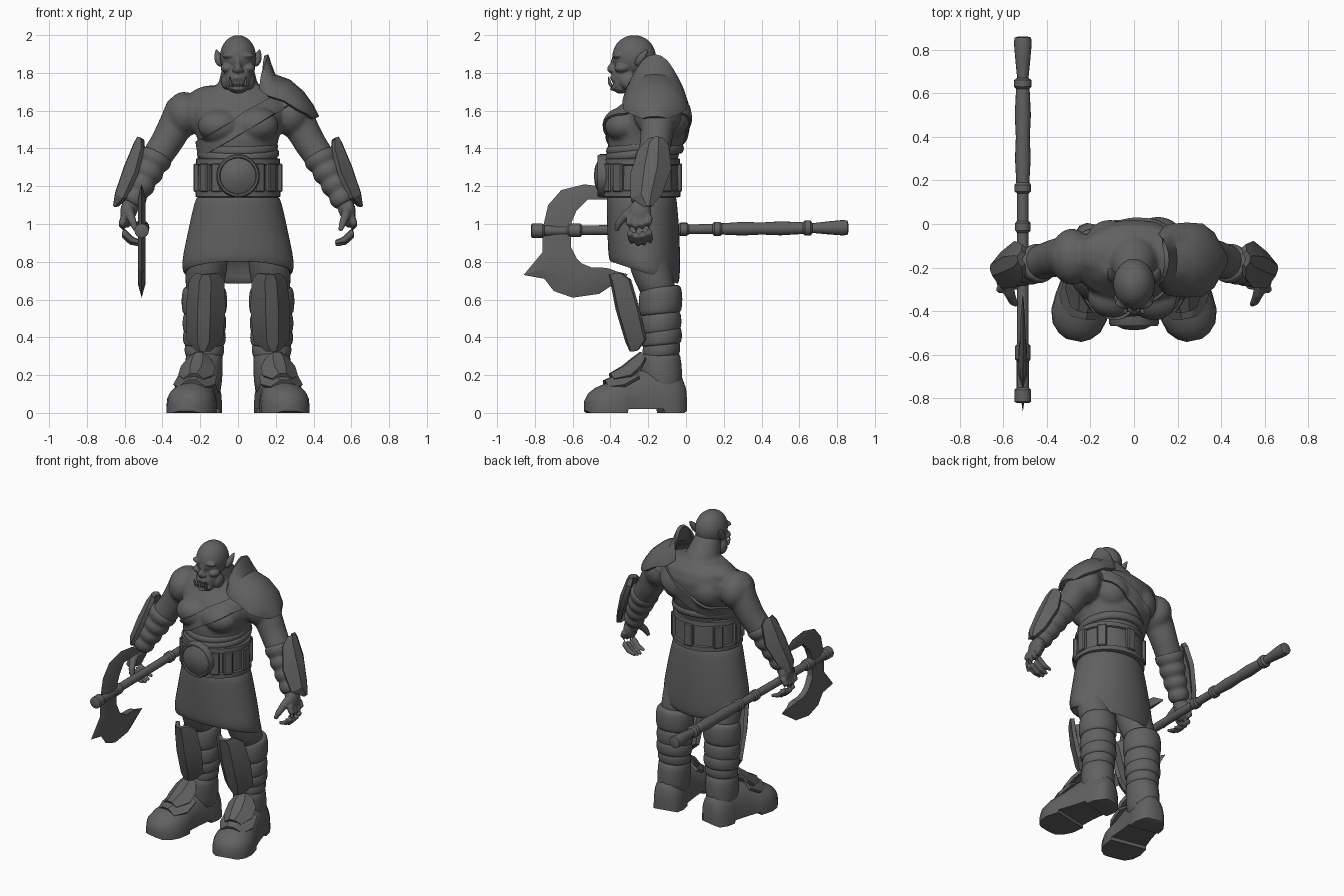
import bpy, bmesh
from math import sin, cos, pi, radians
from mathutils import Vector as V, Matrix

cube = bpy.data.objects.get("Cube")
if cube:
    bpy.data.objects.remove(cube)

grey = bpy.data.materials.new("clay_grey")
grey.use_nodes = True
colour = (0.12, 0.12, 0.12, 1)
grey.diffuse_color = colour
grey.node_tree.nodes["Principled BSDF"].inputs["Base Color"].default_value = colour

SUBSURF = ("SUBSURF", dict(levels=1))
MIRROR = ("MIRROR", dict(use_axis=(True, False, False)))


def solid(t):
    return ("SOLIDIFY", dict(thickness=t, offset=0))


def melt(size, times):
    return [("REMESH", dict(mode='VOXEL', voxel_size=size)),
            ("SMOOTH", dict(factor=0.5, iterations=times))]


def finish(name, bm, mods=(), angle=45, recalc=True):
    """Turn a bmesh into an object, apply its modifiers and shade it."""
    if recalc:
        bmesh.ops.recalc_face_normals(bm, faces=bm.faces[:])
    mesh = bpy.data.meshes.new(name)
    bm.to_mesh(mesh)
    bm.free()
    ob = bpy.data.objects.new(name, mesh)
    bpy.context.collection.objects.link(ob)
    bpy.ops.object.select_all(action='DESELECT')
    ob.select_set(True)
    bpy.context.view_layer.objects.active = ob
    for kind, props in mods:
        mod = ob.modifiers.new(kind, kind)
        for key, value in props.items():
            setattr(mod, key, value)
        bpy.ops.object.modifier_apply(modifier=mod.name)
    ob.data.materials.append(grey)
    bpy.ops.object.shade_smooth_by_angle(angle=radians(angle))
    return ob


def loft(bm, rings, closed=True):
    rows = [[bm.verts.new(p) for p in ring] for ring in rings]
    n = len(rows[0])
    for a, b in zip(rows, rows[1:]):
        for i in range(n if closed else n - 1):
            j = (i + 1) % n
            bm.faces.new((a[i], a[j], b[j], b[i]))
    if closed:
        bm.faces.new(rows[0][::-1])
        bm.faces.new(rows[-1])


def oval(z, cy, rx, ry, tilt=0, n=32, cx=0):
    angles = [2 * pi * i / n for i in range(n)]
    return [V((cx + rx * cos(a), cy + ry * sin(a), z + tilt * ry * sin(a))) for a in angles]


def tube(bm, path, radii, n=12):
    path = [V(p) for p in path]
    rings = []
    for i, p in enumerate(path):
        along = path[min(i + 1, len(path) - 1)] - path[max(i - 1, 0)]
        turn = along.to_track_quat('Z', 'Y')
        rings.append([p + turn @ V((cos(a), sin(a), 0)) * radii[i]
                      for a in (2 * pi * k / n for k in range(n))])
    loft(bm, rings)


def ball(bm, centre, size, both=False):
    for side in ((1, -1) if both else (1,)):
        place = Matrix.Translation((centre[0] * side, *centre[1:])) @ Matrix.Diagonal((*size, 1))
        bmesh.ops.create_uvsphere(bm, u_segments=24, v_segments=14, radius=1, matrix=place)


def flip(path):
    return [(-x, y, z) for x, y, z in path]


def plate(name, rows, across, inward, bend, thick):
    """Ridged armour plate: rows of (centre, half width), edges bent inward."""
    bm = bmesh.new()
    across, inward = V(across).normalized(), V(inward).normalized()
    loft(bm, [[V(c) + across * u * w + inward * bend * max(0, abs(u) - 0.3) * w * 10
               for u in (-1, -0.65, -0.3, 0.3, 0.65, 1)] for c, w in rows], closed=False)
    finish(name, bm, [solid(thick), MIRROR], 25)


# Bare torso, neck and upper arms, melted into one skin
bm = bmesh.new()
loft(bm, [oval(*r) for r in (
    (1.1, -.23, .19, .17), (1.25, -.23, .2, .17), (1.36, -.225, .2, .185),
    (1.45, -.21, .215, .205), (1.55, -.19, .25, .205), (1.62, -.165, .28, .185),
    (1.68, -.15, .25, .15), (1.73, -.16, .16, .11))])
ball(bm, (.1, -.335, 1.52), (.115, .095, .085), True)
ball(bm, (.12, -.14, 1.67), (.14, .11, .065), True)
ball(bm, (.11, -.08, 1.56), (.11, .1, .11), True)
ball(bm, (.285, -.15, 1.58), (.1, .13, .12), True)
tube(bm, [(0, -.13, 1.62), (0, -.18, 1.72), (0, -.25, 1.84)], [.13, .11, .08], 20)
arm = [(.29, -.15, 1.62), (.33, -.15, 1.52), (.38, -.16, 1.43), (.44, -.18, 1.34), (.5, -.2, 1.25)]
for path in (arm, flip(arm)):
    tube(bm, path, [.09, .092, .085, .08, .06], 16)
torso = finish("torso", bm, melt(.011, 8), 60)

# Diagonal chest strap cut from a copy of the skin
bm = bmesh.new()
bm.from_mesh(torso.data)
normal = V((-.51, 0, .86))
for s in (1, -1):
    bmesh.ops.bisect_plane(bm, geom=bm.verts[:] + bm.edges[:] + bm.faces[:],
                           plane_co=V((0, 0, 1.515)) + normal * s * .042,
                           plane_no=normal * s, clear_outer=True)
stray = [f for f in bm.faces if not -.24 < f.calc_center_median().x < .29]
bmesh.ops.delete(bm, geom=stray, context='FACES')
finish("chest_strap", bm, [solid(.028)], recalc=False)

# Head
bm = bmesh.new()
ball(bm, (0, -.275, 1.885), (.096, .116, .115))
ball(bm, (0, -.315, 1.775), (.075, .08, .08))
ball(bm, (0, -.345, 1.725), (.055, .045, .035))
ball(bm, (0, -.392, 1.822), (.02, .026, .026))
ball(bm, (0, -.38, 1.85), (.014, .02, .035))
for centre, size in (((.04, -.362, 1.892), (.046, .028, .016)), ((.058, -.34, 1.825), (.034, .04, .025)),
                     ((.038, -.362, 1.862), (.017, .016, .012)), ((.018, -.39, 1.815), (.014, .016, .012)),
                     ((.06, -.3, 1.755), (.03, .05, .045))):
    ball(bm, centre, size, True)
lips = [(.048 * cos(a), -.392 + .03 * cos(a) ** 2, 1.745 + .03 * sin(a))
        for a in (2 * pi * i / 20 for i in range(21))]
tube(bm, lips, [.011] * 21, 8)
finish("head", bm, melt(.006, 3), 60)

# Pointed ears and tusks
bm = bmesh.new()
tube(bm, [(.085, -.26, 1.835), (.1, -.245, 1.865), (.108, -.225, 1.895), (.115, -.2, 1.925)],
     [.016, .027, .02, .003])
finish("ears", bm, [SUBSURF, MIRROR])
bm = bmesh.new()
tube(bm, [(.036, -.392, 1.725), (.042, -.408, 1.75), (.044, -.41, 1.785)], [.011, .01, .002], 8)
for x in (.008, .024):
    tube(bm, [(x, -.39, 1.72), (x, -.396, 1.748)], [.007, .005], 6)
finish("tusks_and_teeth", bm, [SUBSURF, MIRROR])

# Waist folds, belt and buckle
bm = bmesh.new()
for z, grow in ((1.375, .006), (1.41, 0)):
    loft(bm, [oval(z + .025 * cos(a), -.22, .195 + grow + .017 * sin(a), .186 + grow + .017 * sin(a), .12)
              for a in (pi * i / 6 for i in range(7))])
finish("waist_folds", bm)
bm = bmesh.new()
loft(bm, [oval(z, -.235, .2 + g, .18 + g) for z, g in (
    (1.14, .01), (1.145, .026), (1.175, .026), (1.18, .016), (1.31, .012),
    (1.315, .024), (1.345, .022), (1.35, 0))])
finish("belt", bm, angle=35)
bm = bmesh.new()
loft(bm, [[V((r * cos(a), y, 1.255 + r * sin(a))) for a in (2 * pi * i / 32 for i in range(32))]
          for y, r in ((-.36, .115), (-.455, .115), (-.468, .108), (-.468, .098), (-.46, .094), (-.482, .05), (-.487, .01))])
finish("buckle", bm, angle=30)
bm = bmesh.new()
for turn in (-52, -30, 30, 52, 90, 130, 180, -130, -90):
    a = radians(turn - 90)
    place = (Matrix.Translation((.22 * cos(a), -.235 + .2 * sin(a), 1.245))
             @ Matrix.Rotation(a, 4, 'Z') @ Matrix.Diagonal((.03, .06, .15, 1)))
    bmesh.ops.create_cube(bm, size=1, matrix=place)
finish("belt_plates", bm, [("BEVEL", dict(width=.006, segments=1))], 30)

# Skirt, with its hem folded inside and lower at the back
bm = bmesh.new()
loft(bm, [oval(*r) for r in (
    (1.17, -.235, .2, .18), (1.14, -.235, .225, .185), (1.05, -.23, .247, .19, -.05),
    (.94, -.225, .27, .193, -.12), (.84, -.222, .292, .192, -.25), (.77, -.222, .3, .19, -.33),
    (.735, -.222, .288, .18, -.33), (.75, -.222, .265, .165, -.33), (.88, -.222, .24, .15, -.1))])
finish("skirt", bm, [SUBSURF], 60)

# Legs with layered wraps
bm = bmesh.new()
loft(bm, [oval(z, y, r, r, 0, 20, x) for z, y, x, r in (
    (.95, -.21, .15, .11), (.8, -.2, .165, .115), (.68, -.16, .175, .105), (.6, -.14, .18, .09))])
finish("thighs", bm, [SUBSURF, MIRROR], 60)
bm = bmesh.new()
for z, tall, r, y in ((.59, .08, .122, -.135), (.475, .06, .117, -.135), (.4, .05, .115, -.13), (.335, .045, .106, -.13)):
    loft(bm, [oval(z + tall * cos(a), y, r - .03 + .03 * sin(a) ** .6, r - .035 + .03 * sin(a) ** .6, .1, 24, .178)
              for a in (pi * i / 8 for i in range(8))])
finish("leg_wraps", bm, [SUBSURF, MIRROR], 60)

# Boots
bm = bmesh.new()
loft(bm, [oval(z, y, rx, ry, 0, 24, x) for z, x, y, rx, ry in (
    (.06, .185, -.13, .09, .1), (.18, .183, -.13, .102, .115), (.27, .18, -.135, .1, .11), (.34, .178, -.135, .1, .105))])
finish("boot_shafts", bm, [SUBSURF, MIRROR])
forward, side = V((.2, -.98, 0)), V((.98, .2, 0))
bm = bmesh.new()
rings = []
for t, w, h, arch in ((0, .05, .14, .01), (.02, .08, .19, 0), (.07, .1, .22, 0), (.13, .1, .24, 0),
                      (.135, .1, .24, .02), (.24, .108, .225, .02), (.33, .122, .185, .02),
                      (.335, .124, .183, 0), (.42, .13, .16, 0), (.48, .112, .135, 0),
                      (.52, .075, .105, 0), (.54, .035, .07, .01)):
    origin = V((.168, -.005, 0)) + forward * t
    arc = [origin + side * w * cos(a) + V((0, 0, .03 + (h - .03) * sin(a) ** .8))
           for a in (pi * i / 12 for i in range(12))]
    end = origin - side * w
    rings.append(arc + [end + V((0, 0, .03)), end + V((0, 0, arch)), origin + side * w + V((0, 0, arch))])
loft(bm, rings)
finish("boots", bm, [MIRROR], 50)

# Shin, instep and forearm armour
plate("shin_guards", [((.168, -.395, .735), .05), ((.172, -.385, .7), .085), ((.178, -.355, .55), .098),
                      ((.182, -.305, .38), .088), ((.185, -.285, .33), .03)],
      (1, .2, 0), (-.1, 1, .1), .12, .025)
plate("upper_instep_guards", [((.205, -.235, .315), .05), ((.212, -.275, .285), .085),
                              ((.222, -.33, .24), .09), ((.235, -.4, .2), .05)], side, (0, .5, -1), .08, .02)
plate("lower_instep_guards", [((.215, -.28, .235), .1), ((.232, -.36, .195), .108),
                              ((.245, -.43, .165), .07)], side, (0, .3, -1), .07, .018)
plate("forearm_guards", [((.522, -.16, 1.455), .03), ((.54, -.17, 1.42), .07), ((.59, -.185, 1.3), .1),
                         ((.638, -.21, 1.16), .075), ((.648, -.2, 1.095), .012)],
      (0, 1, .12), (-1, 0, -.4), .08, .028)

# Forearm wraps and hands
bm = bmesh.new()
start, end = V((.425, -.175, 1.375)), V((.57, -.235, 1.1))
steps = [i / 20 for i in range(21)]
tube(bm, [start.lerp(end, t) for t in steps],
     [.084 - .034 * t + .014 * abs(sin(4 * pi * t)) for t in steps], 16)
finish("forearm_wraps", bm, [SUBSURF, MIRROR], 60)
bm = bmesh.new()
ball(bm, (.588, -.245, 1.055), (.036, .062, .075))
tube(bm, [(.555, -.23, 1.14), (.58, -.24, 1.05)], [.048, .04])
for i in range(4):
    y, drop = -.295 + .033 * i, .012 * abs(i - 1.3)
    tube(bm, [(.598, y, 1.04), (.614, y - .004, .985 + drop), (.602, y, .935 + drop),
              (.565, y + .006, .9 + drop), (.515, y + .008, .885 + drop)], [.021, .02, .018, .016, .01])
tube(bm, [(.58, -.27, 1.08), (.57, -.32, 1.045), (.555, -.355, 1.005), (.54, -.37, .965)],
     [.028, .025, .02, .012])
finish("hands", bm, melt(.0065, 3) + [MIRROR], 60)

# Shoulder guard with raised collar, left side only
bm = bmesh.new()
loft(bm, [[V((x - .03 * sin(a) ** 2, -.165 + reach * sin(a), top - drop * (1 - cos(a))))
           for a in (radians(-85 + 17 * i) for i in range(11))]
          for x, top, reach, drop in ((.15, 1.895, .11, .2), (.168, 1.84, .14, .16), (.19, 1.785, .155, .12),
                                      (.27, 1.755, .162, .115), (.34, 1.695, .158, .1),
                                      (.39, 1.625, .12, .05), (.42, 1.565, .06, .01))], closed=False)
finish("shoulder_guard", bm, [solid(.022)], 40)

# Axe in the right hand
X = -.51
profile = ((-.82, .03), (-.815, .038), (-.76, .038), (-.75, .028), (-.63, .028), (-.62, .036), (-.56, .036),
           (-.55, .026), (-.04, .026), (-.03, .035), (.005, .035), (.015, .026), (.14, .026), (.15, .038),
           (.18, .038), (.19, .03), (.3, .036), (.4, .032), (.5, .037), (.62, .031), (.63, .04), (.66, .04),
           (.67, .026), (.75, .034), (.83, .041), (.855, .038), (.86, .02))
bm = bmesh.new()
tube(bm, [(X, y, .972 + .01 * y) for y, r in profile], [r for y, r in profile], 16)
finish("axe_handle", bm, angle=35)
bm = bmesh.new()
rings = []
for oy, oz, iy, iz in ((-.33, 1.14, -.33, 1.13), (-.42, 1.195, -.44, 1.13), (-.54, 1.21, -.52, 1.13),
                       (-.66, 1.18, -.58, 1.07), (-.73, 1.1, -.605, 1.01), (-.76, .97, -.61, .95),
                       (-.76, .85, -.61, .88), (-.86, .73, -.58, .82), (-.75, .71, -.55, .79),
                       (-.7, .645, -.5, .77), (-.6, .61, -.45, .77), (-.46, .63, -.41, .765),
                       (-.37, .69, -.37, .75), (-.31, .73, -.31, .735)):
    edge, back = V((X, oy, oz)), V((X, iy, iz))
    thick = V((min(.02, (edge - back).length * .15), 0, 0))
    middle = edge.lerp(back, .45)
    rings.append([edge, middle + thick, back + thick, back - thick, middle - thick])
loft(bm, rings)
finish("axe_blade", bm, angle=25)
